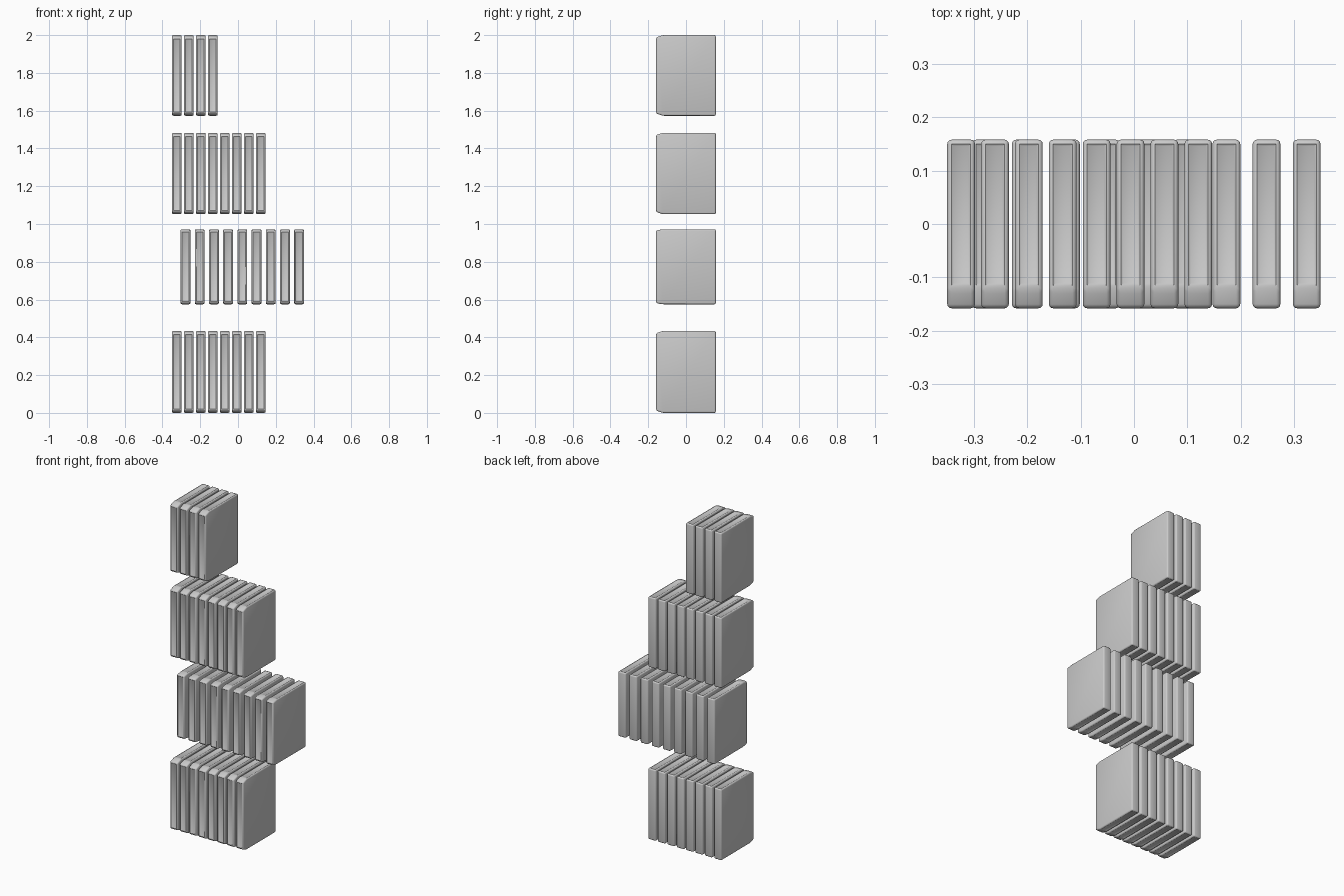
import bpy
import bmesh
from math import radians

cube = bpy.data.objects.get("Cube")
if cube:
    bpy.data.objects.remove(cube, do_unlink=True)

grey = bpy.data.materials.new("light_grey")
grey.use_nodes = True
grey.diffuse_color = (0.6, 0.6, 0.6, 1)
grey.node_tree.nodes["Principled BSDF"].inputs["Base Color"].default_value = (0.6, 0.6, 0.6, 1)

THICK, HALF_DEPTH = 0.052, 0.158


def book_mesh(name, height, slope):
    """Side profile extruded across the thickness, softened, with hollowed page edges."""
    d = HALF_DEPTH
    profile = [(-d, slope), (-d + 0.035, 0), (d, 0), (d, height),
               (-d + 0.035, height), (-d, height - slope)]
    bm = bmesh.new()
    face = bm.faces.new([bm.verts.new((-THICK / 2, y, z)) for y, z in profile])
    ext = bmesh.ops.extrude_face_region(bm, geom=[face])
    bmesh.ops.translate(bm, vec=(THICK, 0, 0),
                        verts=[v for v in ext["geom"] if isinstance(v, bmesh.types.BMVert)])
    bmesh.ops.recalc_face_normals(bm, faces=bm.faces)
    # Rounded cover edges
    bmesh.ops.bevel(bm, geom=bm.edges[:], offset=0.008, segments=3,
                    profile=0.5, affect='EDGES')
    bm.normal_update()
    # Shallow hollow along the top, bottom and front page edges
    for axis, sign in ((2, 1), (2, -1), (1, -1)):
        page = max((f for f in bm.faces if f.normal[axis] * sign > 0.98),
                   key=lambda f: f.calc_area())
        bmesh.ops.inset_individual(bm, faces=[page], thickness=0.006, depth=-0.003)
    mesh = bpy.data.meshes.new(name)
    bm.to_mesh(mesh)
    bm.free()
    mesh.materials.append(grey)
    return mesh


# Shelf rows: name, count, first left edge, pitch, bottom, top, front slope
rows = [
    ("bottom_row", 8, -0.35, 0.0635, 0.0, 0.434, 0.012),
    ("lower_middle_row", 9, -0.304, 0.0752, 0.575, 0.972, 0.006),
    ("upper_middle_row", 8, -0.35, 0.0635, 1.052, 1.483, 0.012),
    ("top_row", 4, -0.35, 0.0635, 1.573, 2.0, 0.012),
]

for name, count, left, pitch, low, high, slope in rows:
    mesh = book_mesh(name + "_book", high - low, slope)
    for i in range(count):
        book = bpy.data.objects.new(f"{name}_book_{i + 1}", mesh)
        book.location = (left + THICK / 2 + i * pitch, 0, low)
        bpy.context.collection.objects.link(book)
        # Each row shares one mesh, so smoothing one book smooths the row
        if i == 0:
            bpy.ops.object.select_all(action='DESELECT')
            book.select_set(True)
            bpy.context.view_layer.objects.active = book
            bpy.ops.object.shade_smooth_by_angle(angle=radians(40))
